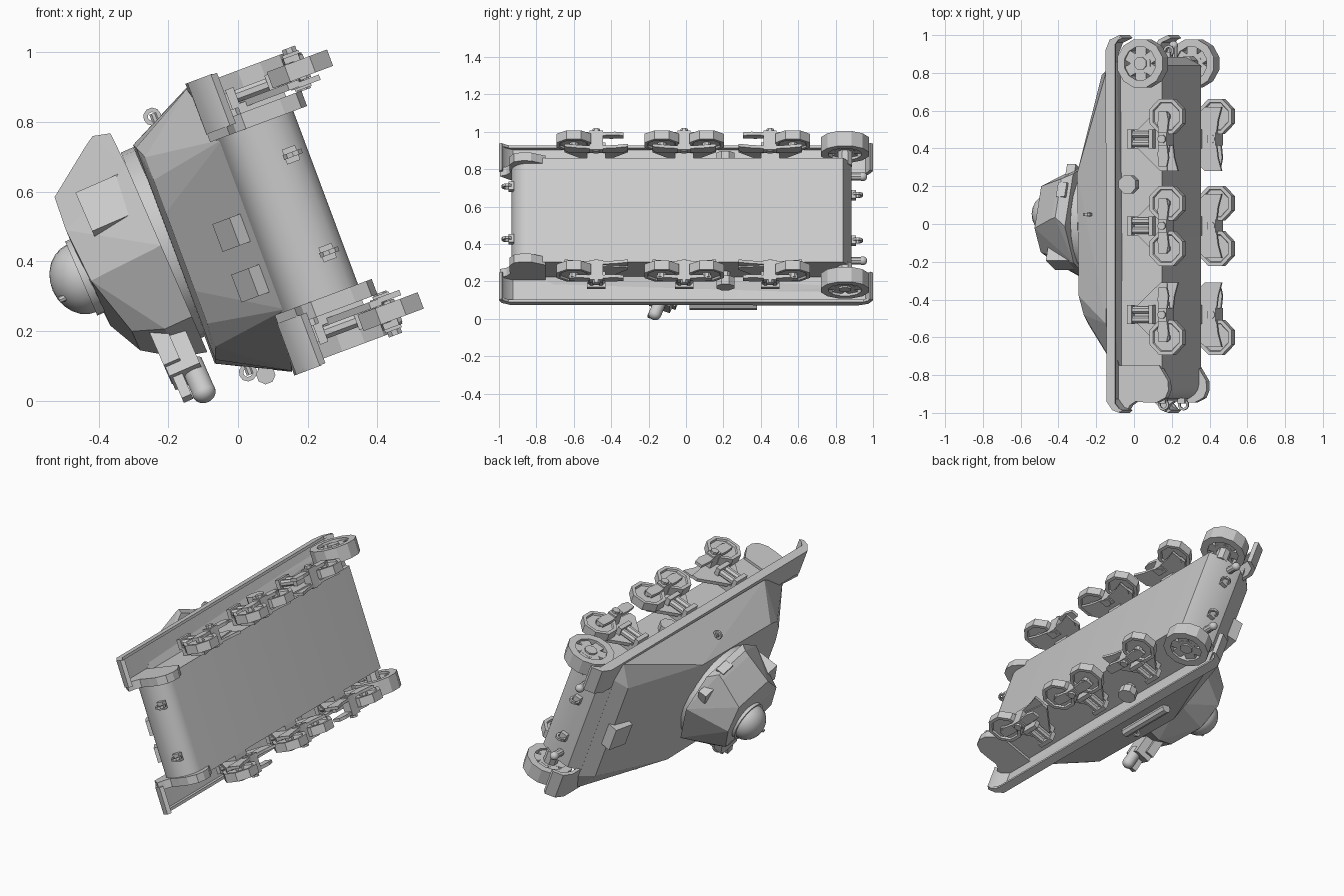
import bpy, bmesh, math
from mathutils import Matrix, Vector

if "Cube" in bpy.data.objects:
    bpy.data.objects.remove(bpy.data.objects["Cube"])

# Vehicle frame: X across, -Y front, Z vehicle-up; the whole thing lies tipped on its side
U = Vector((-.35, 0, .937)).normalized()
W = Vector((-U.z, 0, U.x))
BODY = Matrix(((U.x, 0, W.x, .0035), (0, 1, 0, 0), (U.z, 0, W.z, .49), (0, 0, 0, 1)))
TURRET = (BODY @ Matrix.Translation((.02, 0, .2)) @ Matrix.Rotation(math.radians(-3), 4, 'Y')
          @ Matrix.Rotation(math.pi + .38, 4, 'Z'))


def finish(name, bm, frame=BODY, smooth=False):
    bmesh.ops.recalc_face_normals(bm, faces=bm.faces)
    me = bpy.data.meshes.new(name)
    bm.to_mesh(me)
    bm.free()
    ob = bpy.data.objects.new(name, me)
    bpy.context.collection.objects.link(ob)
    ob.matrix_world = frame
    if smooth:
        bpy.context.view_layer.objects.active = ob
        ob.select_set(True)
        bpy.ops.object.shade_smooth_by_angle(angle=math.radians(35))
        ob.select_set(False)
    return ob


def box(name, c, size, frame=BODY, rot=None):
    bm = bmesh.new()
    m = Matrix.Translation(c) @ (rot or Matrix()) @ Matrix.Diagonal((*size, 1))
    bmesh.ops.create_cube(bm, size=1, matrix=m)
    return finish(name, bm, frame)


AX = {'X': Matrix.Rotation(math.pi / 2, 4, 'Y'), 'Y': Matrix.Rotation(math.pi / 2, 4, 'X'), 'Z': Matrix()}


def cyl(name, c, r, d, axis='X', n=16, frame=BODY):
    bm = bmesh.new()
    bmesh.ops.create_cone(bm, cap_ends=True, segments=n, radius1=r, radius2=r, depth=d,
                          matrix=Matrix.Translation(c) @ AX[axis] @ Matrix.Rotation(math.pi / n, 4, 'Z'))
    return finish(name, bm, frame, n > 11)


def ball(name, c, size, frame=BODY):
    bm = bmesh.new()
    bmesh.ops.create_uvsphere(bm, u_segments=20, v_segments=12, radius=1,
                              matrix=Matrix.Translation(c) @ Matrix.Diagonal((*size, 1)))
    return finish(name, bm, frame, True)


def prism(name, prof, x0, x1, smooth=False):
    bm = bmesh.new()
    f = bm.faces.new([bm.verts.new((x0, y, z)) for y, z in prof])
    r = bmesh.ops.extrude_face_region(bm, geom=[f])
    bmesh.ops.translate(bm, vec=(x1 - x0, 0, 0), verts=[v for v in r['geom'] if isinstance(v, bmesh.types.BMVert)])
    return finish(name, bm, BODY, smooth)


def hull(name, pts, frame=BODY, mirror=0):
    # convex plated body from half of its corners
    bm = bmesh.new()
    for p in pts:
        q = list(p)
        bm.verts.new(q)
        q[mirror] *= -1
        bm.verts.new(q)
    bmesh.ops.convex_hull(bm, input=bm.verts)
    bmesh.ops.dissolve_limit(bm, angle_limit=.03, verts=bm.verts, edges=bm.edges)
    return finish(name, bm, frame)


def ring(name, c, ro, ri, d, axis='X', n=12):
    bm = bmesh.new()
    rows = []
    for i in range(n):
        t = 2 * math.pi * (i + .5) / n
        rows.append([bm.verts.new((r * math.cos(t), r * math.sin(t), z))
                     for r, z in ((ro, d / 2), (ri, d / 2), (ri, -d / 2), (ro, -d / 2))])
    for i in range(n):
        a, b = rows[i], rows[(i + 1) % n]
        for k in range(4):
            bm.faces.new((a[k], a[k - 1], b[k - 1], b[k]))
    bm.transform(Matrix.Translation(c) @ AX[axis])
    return finish(name, bm)


# Lower hull with rounded transmission nose
nose = [(-.845 - .09 * math.cos(t), -.152 + .113 * math.sin(t))
        for t in [math.radians(-90 + 20 * i) for i in range(10)]]
prism('lower_hull', [(.84, -.265)] + nose + [(-.8, -.02), (.84, 0), (.885, -.06), (.885, -.18)], -.297, .297, True)

# Cast upper hull: rounded front, sloping rear deck
hull('upper_hull', [(.26, -.85, -.045), (.33, -.66, -.01), (.432, -.53, 0), (.435, .8, 0), (.35, .86, -.03),
                    (.12, -.55, .18), (.22, -.53, .18), (.29, -.48, .18), (.325, -.38, .195),
                    (.335, .27, .2), (.31, .79, .07)])

# Boxes on the glacis and rear deck
for x in (0, -.155):
    box('glacis_box', (x, -.78, .01), (.085, .09, .075), rot=Matrix.Rotation(.62, 4, 'X'))
box('deck_box', (-.02, .75, .085), (.14, .13, .06), rot=Matrix.Rotation(-.15, 4, 'X'))

top = [(-1, -.08), (-.985, -.04), (-.94, -.008), (.92, -.002), (.975, -.025), (1, -.08)]
for s in (-1, 1):
    # Fenders with outer lip
    under = [(y * .985, z - .018) for y, z in reversed(top)]
    prism('fender', top + under, s * .29, s * .445, True)
    lip = [(.99, -.085), (.95, -.055), (-.95, -.055), (-.985, -.085)]
    prism('fender_lip', top + lip, s * .432, s * .447)
    # Nose side plate sweeping up into the front fender
    prism('nose_side_plate', [(-.75, -.02), (-.75, -.255), (-.79, -.28), (-.83, -.305), (-.88, -.307), (-.92, -.29),
                              (-.945, -.24), (-.945, -.18), (-.94, -.12), (-.96, -.09), (-.995, -.07),
                              (-.94, -.01)], s * .265, s * .312)

    # Bogies; the end ones have lost one wheel each
    for yc, wheels in ((-.48, (-.12,)), (-.01, (-.12, .12)), (.45, (.12,))):
        prism('bogie_plate', [(yc + y, z) for y, z in
              ((-.035, -.13), (.035, -.13), (.11, -.21), (.17, -.275), (.17, -.31), (.04, -.325),
               (-.04, -.325), (-.17, -.31), (-.17, -.275), (-.11, -.21))], s * .325, s * .345)
        box('bogie_mount', (s * .315, yc, -.19), (.05, .1, .14))
        box('bogie_crossbar', (s * .37, yc, -.315), (.11, .07, .05))
        cyl('bogie_pin', (s * .375, yc, -.315), .022, .13, n=8)
        for dy in (-.025, .025):
            cyl('bogie_spring', (s * .362, yc + dy, -.17), .02, .11, 'Z', 8)
        box('spring_cap', (s * .36, yc, -.115), (.06, .1, .025))
        box('spring_seat', (s * .36, yc, -.235), (.06, .1, .025))
        for side in (-1, 1):
            y = yc + side * .12
            prism('rocker_arm', [(yc + side * a, b) for a, b in
                  ((.015, -.335), (.015, -.29), (.08, -.285), (.145, -.29), (.145, -.335), (.10, -.345))],
                  s * .398, s * .416)
            prism('rocker_inner', [(yc + side * a, b) for a, b in
                  ((.02, -.34), (.02, -.28), (.15, -.28), (.17, -.31), (.17, -.37), (.1, -.35))],
                  s * .322, s * .338)
            if side * .12 in wheels:
                bm = bmesh.new()
                bmesh.ops.create_cone(bm, cap_ends=True, segments=8, radius1=.1, radius2=.1, depth=.05,
                                      matrix=Matrix.Translation((s * .372, y, -.325)) @ AX['X']
                                      @ Matrix.Rotation(math.pi / 8, 4, 'Z'))
                caps = [f for f in bm.faces if len(f.verts) == 8]
                bmesh.ops.inset_individual(bm, faces=caps, thickness=.02)
                bmesh.ops.inset_individual(bm, faces=caps, thickness=.005, depth=-.01)
                finish('road_wheel', bm)
                cyl('wheel_hub', (s * .375, y, -.325), .024, .07, n=8)

    # Return roller
    cyl('return_roller', (s * .355, .21, -.1), .052, .05, n=8)
    cyl('roller_axle', (s * .335, .21, -.1), .028, .08, n=8)

    # Idler wheel with six openings
    ic = Vector((s * .388, .85, -.19))
    ring('idler_rim', ic, .132, .09, .085, n=12)
    ring('idler_web', ic, .056, .025, .06, n=12)
    cyl('idler_hub', ic, .036, .08, n=8)
    for i in range(6):
        R = Matrix.Rotation(math.pi * i / 3, 4, 'X')
        box('idler_spoke', ic + R @ Vector((0, .072, 0)), (.058, .05, .058), rot=R)
    cyl('idler_axle', (s * .32, .85, -.185), .04, .08, n=8)

    # Tow hooks, knobs and lifting eyes
    for x, y, z, d in ((.15, -.935, -.215, -1), (.13, .895, -.14, 1)):
        box('tow_lug', (s * x, y, z), (.045, .03, .04))
        ring('tow_loop', (s * x, y + d * .022, z - .005), .03, .018, .014, 'X', 10)
    cyl('rear_knob', (s * .24, .91, -.13), .022, .06, 'Y', 10)
    ball('rear_knob_end', (s * .24, .945, -.13), (.024, .024, .024))
    cyl('lifting_eye_stem', (s * .375, .05, .115), .012, .05, n=8)
    ring('lifting_eye', (s * .392, .05, .12), .026, .013, .014, 'Y', 10)

# Stowed tube along one side
cyl('stowed_tube', (-.416, .2, .074), .028, .36, 'Y', 8)
for y in (.08, .32):
    box('tube_bracket', (-.395, y, .074), (.05, .02, .03))

# Turret, turned to the side and slightly unseated
cyl('turret_ring', (-.02, 0, .005), .29, .04, 'Z', 24, frame=TURRET)
hull('turret_shell', [(-.34, .15, .03), (-.37, .11, .08), (-.35, .11, .11), (-.17, .29, .025), (.1, .3, .025),
                      (.28, .15, .025), (.27, .12, .11), (-.24, .12, .25), (-.1, .2, .258), (.07, .19, .25),
                      (.22, .08, .2)], TURRET, 1)
cyl('cupola_ring', (-.04, -.04, .258), .116, .03, 'Z', 24, frame=TURRET)
ball('cupola_dome', (-.04, -.04, .27), (.106, .106, .092), TURRET)
cyl('cupola_handle', (.01, 0, .345), .01, .02, 'Z', 8, frame=TURRET)
box('turret_cheek_box', (-.10, .235, .12), (.13, .08, .14), TURRET)
box('turret_rear_box', (-.34, -.05, .07), (.06, .08, .05), TURRET)
box('turret_rear_box', (-.26, -.19, .07), (.07, .07, .05), TURRET)

# Gun mount and shortened barrel
box('gun_mount', (.31, 0, .105), (.15, .12, .095), TURRET)
box('gun_mount_cap', (.29, 0, .13), (.13, .16, .05), TURRET)
cyl('gun_stub', (.40, 0, .08), .034, .1, 'X', 16, frame=TURRET)
ball('gun_tip', (.45, 0, .08), (.03, .034, .034), TURRET)
box('gun_sight', (.395, .02, .13), (.12, .04, .03), TURRET)
